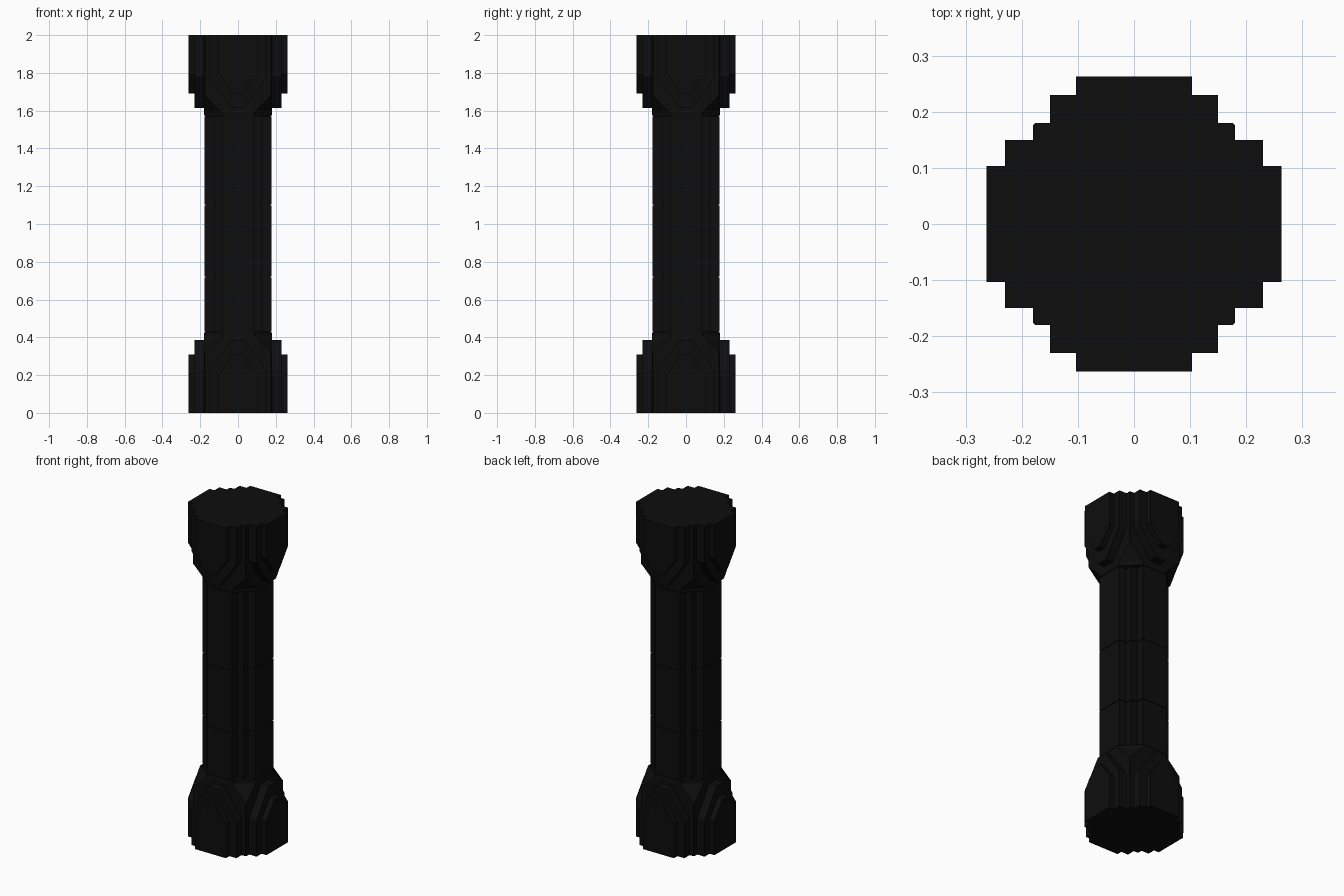
import bpy, bmesh
from math import radians
from mathutils import Matrix

cube = bpy.data.objects.get("Cube")
if cube:
    bpy.data.objects.remove(cube, do_unlink=True)

mat = bpy.data.materials.new("black stone")
mat.use_nodes = True
colour = (0.004, 0.004, 0.004, 1)
mat.diffuse_color = colour
bsdf = mat.node_tree.nodes["Principled BSDF"]
bsdf.inputs["Base Color"].default_value = colour
bsdf.inputs["Roughness"].default_value = 0.9


def loft(name, rings, matrix=Matrix()):
    """Closed solid through rings that have equal point counts."""
    bm = bmesh.new()
    loops = [[bm.verts.new(p) for p in ring] for ring in rings]
    bm.faces.new(loops[0])
    bm.faces.new(loops[-1])
    n = len(loops[0])
    for a, b in zip(loops, loops[1:]):
        for i in range(n):
            j = (i + 1) % n
            bm.faces.new((a[i], a[j], b[j], b[i]))
    bm.transform(matrix)
    bmesh.ops.recalc_face_normals(bm, faces=bm.faces)
    mesh = bpy.data.meshes.new(name)
    bm.to_mesh(mesh)
    bm.free()
    mesh.materials.append(mat)
    obj = bpy.data.objects.new(name, mesh)
    bpy.context.scene.collection.objects.link(obj)
    return obj


def four_way(quarter, z):
    """Repeat a quarter outline around the axis at height z."""
    ring = []
    for x, y in [(x, y) for x, y in quarter]:
        ring.append((x, y, z))
    for k in range(3):
        ring += [(-y, x, z) for x, y, _ in ring[-len(quarter):]]
    return ring


def stepped(half, face, step):
    return [(half, -face), (half, face), (step, face), (step, step), (face, step)]


def cut_square(half, flat):
    return [(half, -flat), (half, flat)]


# Shaft: stepped-corner segments around a slightly thinner core
def shaft_piece(name, low, high, grow=0.0):
    outline = stepped(0.177 + grow, 0.085 + grow, 0.127 + grow)[1:]
    outline.append((0.085 + grow, 0.177 + grow))
    return loft(name, [four_way(outline, low), four_way(outline, high)])


shaft_piece("shaft_core", 0.3, 1.7, -0.004)
seams = [0.43, 0.72, 1.1, 1.57]
for i, (low, high) in enumerate(zip(seams, seams[1:])):
    shaft_piece(f"shaft_segment_{i + 1}", low + 0.003, high - 0.003)

# Base and capital share the same parts, the capital being turned upside down
flip = Matrix.Translation((0, 0, 2)) @ Matrix.Scale(-1, 4, (0, 0, 1))
for end, place in (("base", Matrix()), ("capital", flip)):
    # Corner block tapering into the shaft
    loft(f"{end}_block", [
        four_way(cut_square(0.18, 0.176), 0),
        four_way(cut_square(0.18, 0.176), 0.32),
        four_way(cut_square(0.18, 0.085), 0.41),
        four_way(cut_square(0.178, 0.085), 0.43)], place)
    # Two layers of pointed plates on every side
    for layer, half, out, shoulder, peak, flat in (
            ("inner", 0.15, 0.23, 0.22, 0.385, 0.035),
            ("outer", 0.103, 0.263, 0.205, 0.31, 0.025)):
        outline = [(-half, 0), (half, 0), (half, shoulder),
                   (flat, peak), (-flat, peak), (-half, shoulder)]
        for k, side in enumerate(("front", "left", "back", "right")):
            turn = Matrix.Rotation(radians(90 * k), 4, "Z")
            loft(f"{end}_{layer}_plate_{side}",
                 [[(x, y, z) for x, z in outline] for y in (-0.12, -out)],
                 place @ turn)
